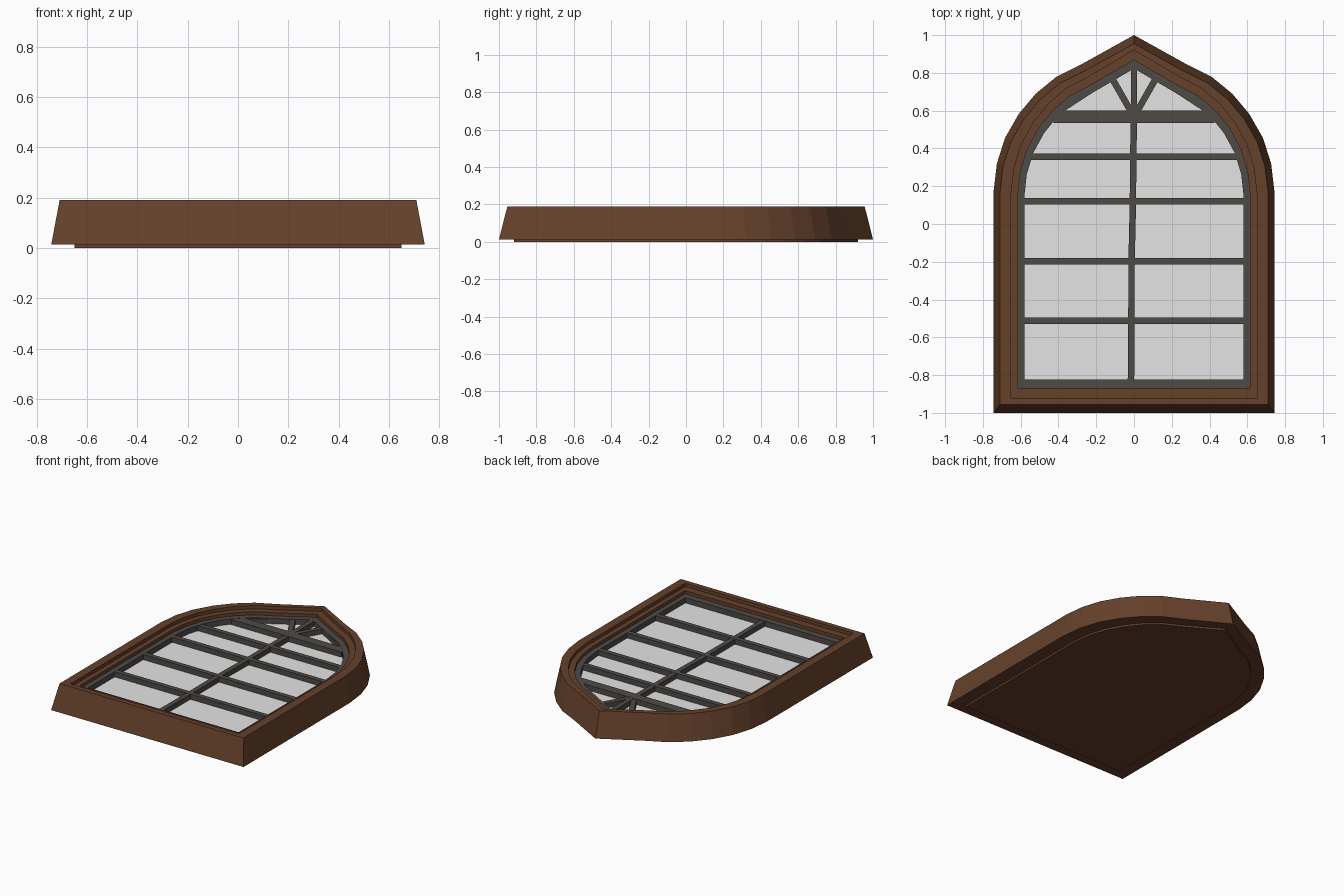
import bpy, bmesh, math
from mathutils import Vector

if "Cube" in bpy.data.objects:
    bpy.data.objects.remove(bpy.data.objects["Cube"])


def material(name, rgb):
    m = bpy.data.materials.new(name)
    m.diffuse_color = (*rgb, 1)
    m.use_nodes = True
    m.node_tree.nodes["Principled BSDF"].inputs["Base Color"].default_value = m.diffuse_color
    return m


WOOD = material("brown wood", (0.132, 0.053, 0.024))
LEAD = material("dark grey lead", (0.078, 0.07, 0.062))
GLASS = material("pale grey glass", (0.78, 0.78, 0.78))

# Right half of the pointed arch outline, bottom to just below the tip
HALF = [(0.743, -1), (0.743, 0.175), (0.726, 0.32), (0.683, 0.455), (0.61, 0.583),
        (0.52, 0.69), (0.41, 0.78), (0.27, 0.85)]
OUTLINE = HALF + [(0, 1)] + [(-x, y) for x, y in reversed(HALF)]

# Scale factors of the nested outlines
OUTER, RIM = (1, 1), (0.955, 0.955)
STEP, TRIM, PANE = (0.875, 0.92), (0.828, 0.868), (0.782, 0.823)

# Heights of the stepped front
RIM_Z, TRIM_Z, LEAD_Z, GLASS_Z = 0.19, 0.167, 0.145, 0.108


def finish(name, bm, mat):
    bmesh.ops.recalc_face_normals(bm, faces=bm.faces)
    me = bpy.data.meshes.new(name)
    bm.to_mesh(me)
    bm.free()
    me.materials.append(mat)
    ob = bpy.data.objects.new(name, me)
    bpy.context.collection.objects.link(ob)
    return ob


def loft(name, rings, mat, closed):
    """Join scaled outlines (scale, z); closed makes a hollow ring, else caps the ends."""
    bm = bmesh.new()
    loops = [[bm.verts.new((x * s[0], y * s[1], z)) for x, y in OUTLINE] for s, z in rings]
    pairs = list(zip(loops, loops[1:]))
    if closed:
        pairs.append((loops[-1], loops[0]))
    else:
        bm.faces.new(loops[0])
        bm.faces.new(loops[-1])
    n = len(OUTLINE)
    for a, b in pairs:
        for i in range(n):
            j = (i + 1) % n
            bm.faces.new((a[i], a[j], b[j], b[i]))
    return finish(name, bm, mat)


def bar(name, points, width, z0=GLASS_Z - 0.005, z1=LEAD_Z - 0.001):
    """Flat glazing bar following a few points."""
    bm = bmesh.new()
    pts = [Vector(p) for p in points]
    d = (pts[-1] - pts[0]).normalized()
    side = Vector((-d.y, d.x)) * width / 2
    rows = []
    for p in pts:
        l, r = p + side, p - side
        rows.append([bm.verts.new((q.x, q.y, z)) for q, z in
                     ((l, z0), (r, z0), (r, z1), (l, z1))])
    for a, b in zip(rows, rows[1:]):
        for i in range(4):
            j = (i + 1) % 4
            bm.faces.new((a[i], a[j], b[j], b[i]))
    bm.faces.new(rows[0])
    bm.faces.new(rows[-1])
    return finish(name, bm, LEAD)


def half_width(y):
    """Half width of the lead frame's outer edge at height y."""
    pts = HALF + [(0, 1)]
    t = y / TRIM[1]
    for (xa, ya), (xb, yb) in zip(pts, pts[1:]):
        if ya <= t <= yb:
            return TRIM[0] * (xa + (xb - xa) * (t - ya) / (yb - ya)) - 0.004
    return 0


# Wooden parts
loft("outer_frame", [(OUTER, 0.013), (RIM, RIM_Z), (STEP, RIM_Z), (STEP, 0.013)], WOOD, True)
loft("inner_trim", [(STEP, 0.02), (STEP, TRIM_Z), (TRIM, TRIM_Z), (TRIM, 0.02)], WOOD, True)
loft("back_plate", [(STEP, 0.0), (STEP, 0.03)], WOOD, False)

# Glass and its lead surround
loft("glass", [(TRIM, GLASS_Z - 0.01), (TRIM, GLASS_Z)], GLASS, False)
loft("lead_frame", [(TRIM, GLASS_Z - 0.01), (TRIM, LEAD_Z), (PANE, LEAD_Z),
                    (PANE, GLASS_Z - 0.01)], LEAD, True)

# Cross bars
for k, (y, w) in enumerate([(0.567, 0.066), (0.355, 0.034), (0.12, 0.034),
                            (-0.198, 0.034), (-0.513, 0.034)]):
    h = half_width(y + w / 2)
    bar(f"cross_bar_{k + 1}", [(-h, y), (h, y)], w)

# Slightly wandering centre bar and the fan spokes at the tip
bar("centre_bar", [(-0.017, -0.845), (-0.014, -0.75), (-0.013, -0.2), (-0.006, 0.1),
                   (-0.004, 0.36), (0, 0.57), (0, 0.84)], 0.034, z1=LEAD_Z - 0.002)
for s, side in ((-1, "left"), (1, "right")):
    bar(f"fan_spoke_{side}", [(s * 0.01, 0.585), (s * 0.124, 0.785)], 0.034,
        z1=LEAD_Z - 0.003)
    # Gusset that straightens the lead edge beside the tip
    bar(f"lead_gusset_{side}", [(s * 0.405, 0.592), (s * 0.085, 0.8)], 0.03,
        z1=LEAD_Z - 0.004)
